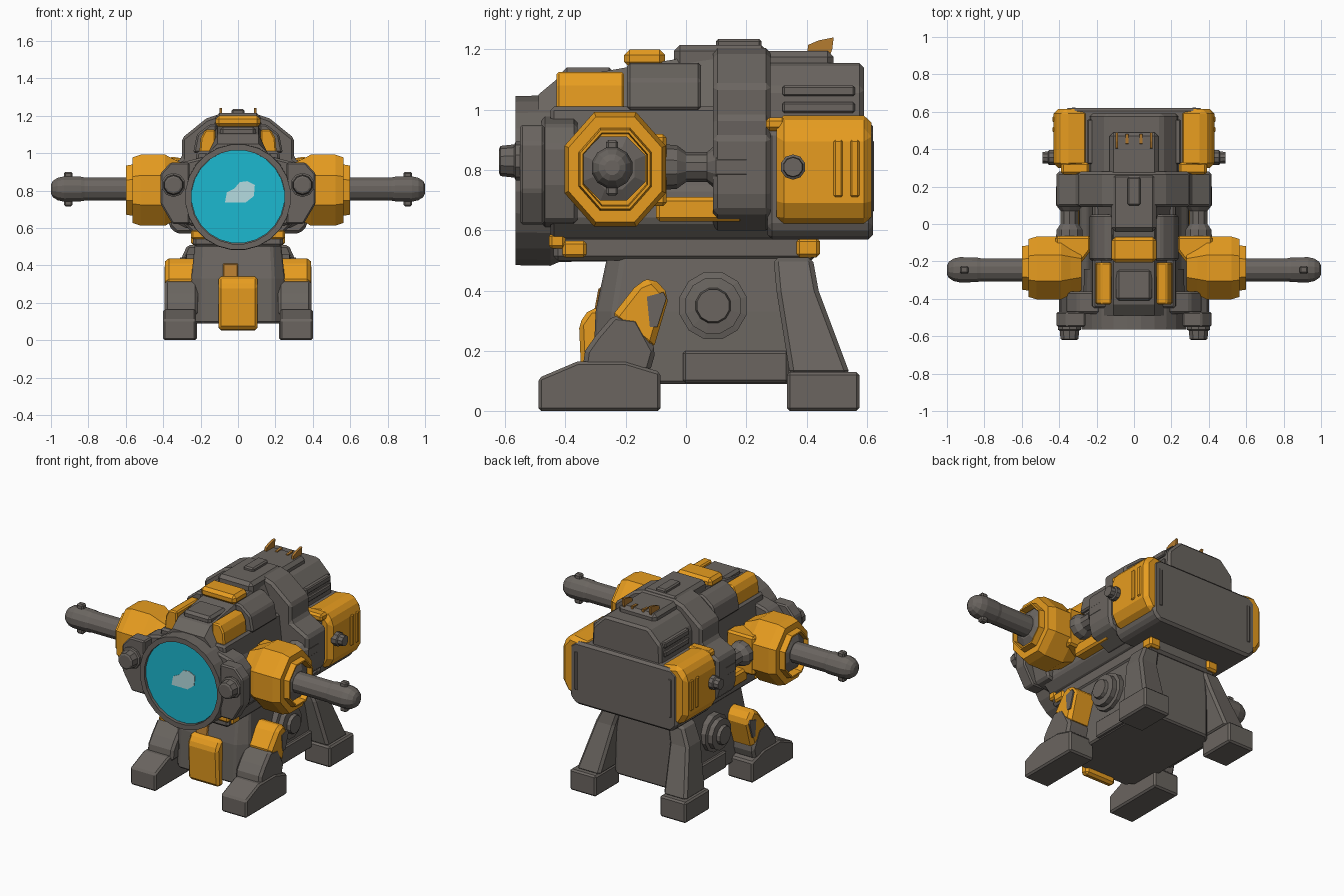
import bpy, bmesh, math

def material(name, rgb):
    m = bpy.data.materials.new(name)
    m.diffuse_color = (*rgb, 1)
    return m

GREY = material("warm grey metal", (0.145, 0.13, 0.117))
ORANGE = material("orange paint", (0.80, 0.335, 0.014))
BROWN = material("worn dark orange", (0.46, 0.20, 0.03))
TEAL = material("teal glass", (0.012, 0.48, 0.63))
PALE = material("pale glint", (0.46, 0.72, 0.75))

def loft(name, axis, rings, mat, bevel=0.0, mirror=False):
    """Skin closed sections [(position, [(a, b), ...]), ...] along an axis and cap both ends."""
    place = {'x': lambda p, a, b: (p, a, b), 'y': lambda p, a, b: (a, p, b),
             'z': lambda p, a, b: (a, b, p)}[axis]
    bm = bmesh.new()
    loops = [[bm.verts.new(place(p, a, b)) for a, b in pts] for p, pts in rings]
    n = len(loops[0])
    for lo, hi in zip(loops, loops[1:]):
        for i in range(n):
            bm.faces.new((lo[i], lo[(i + 1) % n], hi[(i + 1) % n], hi[i]))
    bm.faces.new(loops[0])
    bm.faces.new(loops[-1])
    bmesh.ops.recalc_face_normals(bm, faces=bm.faces)
    me = bpy.data.meshes.new(name)
    bm.to_mesh(me)
    bm.free()
    me.materials.append(mat)
    ob = bpy.data.objects.new(name, me)
    bpy.context.collection.objects.link(ob)
    if bevel:
        b = ob.modifiers.new("bevel", 'BEVEL')
        b.width, b.segments, b.limit_method = bevel, 1, 'ANGLE'
    if mirror:
        ob.modifiers.new("mirror", 'MIRROR')
    return ob

def prism(name, axis, pts, p0, p1, mat, bevel=0.012, mirror=False):
    return loft(name, axis, [(p0, pts), (p1, pts)], mat, bevel, mirror)

def box(name, x, y, z, mat, bevel=0.012, mirror=False):
    pts = [(x[0], y[0]), (x[1], y[0]), (x[1], y[1]), (x[0], y[1])]
    return prism(name, 'z', pts, z[0], z[1], mat, bevel, mirror)

def ngon(a, b, ra, rb, n):
    return [(a + ra * math.cos(math.tau * (i + .5) / n), b + rb * math.sin(math.tau * (i + .5) / n))
            for i in range(n)]

def lathe(name, axis, a, b, steps, mat, n=12, mirror=False, bevel=0.0):
    return loft(name, axis, [(p, ngon(a, b, r, r, n)) for p, r in steps], mat, bevel, mirror)

def sym(half):
    """Complete a right-hand half profile to a left-right symmetric section."""
    return half + [(-x, z) for x, z in reversed(half)]

# --- pedestal ---
def octo(hx, y0, y1, c):
    return [(-hx + c, y0), (hx - c, y0), (hx, y0 + c), (hx, y1 - c),
            (hx - c, y1), (-hx + c, y1), (-hx, y1 - c), (-hx, y0 + c)]

loft("pedestal", 'z', [(0.09, octo(0.26, -0.31, 0.41, 0.07)), (0.33, octo(0.25, -0.30, 0.41, 0.06)),
                       (0.52, octo(0.23, -0.26, 0.41, 0.05))], GREY, 0.01)
box("pedestal_side_panel", (0.22, 0.275), (-0.01, 0.34), (0.095, 0.2), GREY, 0.008, True)
lathe("pedestal_hub", 'x', 0.09, 0.35, [(0.2, 0.115), (0.275, 0.115), (0.28, 0.095), (0.31, 0.095),
                                       (0.315, 0.06), (0.335, 0.055)], GREY, 12, True)
prism("front_shield", 'x', [(-0.29, 0.05), (-0.345, 0.06), (-0.355, 0.29), (-0.32, 0.34), (-0.26, 0.34)],
      -0.105, 0.105, ORANGE, 0.015)
prism("shield_tab", 'x', [(-0.27, 0.33), (-0.305, 0.33), (-0.29, 0.41), (-0.25, 0.41)], -0.08, 0.0, BROWN, 0.005)

# --- legs ---
prism("front_foot", 'x', [(-0.49, 0), (-0.49, 0.11), (-0.36, 0.165), (-0.2, 0.165), (-0.085, 0.13),
                          (-0.085, 0)], 0.225, 0.40, GREY, 0.01, True)
prism("front_shin", 'x', [(-0.345, 0.13), (-0.335, 0.2), (-0.3, 0.25), (-0.24, 0.32), (-0.16, 0.31),
                          (-0.1, 0.2), (-0.12, 0.13)], 0.215, 0.392, GREY, 0.015, True)
prism("front_knee", 'x', [(-0.25, 0.31), (-0.16, 0.425), (-0.11, 0.445), (-0.055, 0.385), (-0.11, 0.2),
                          (-0.16, 0.24)], 0.205, 0.39, ORANGE, 0.02, True)
prism("knee_worn_patch", 'x', [(-0.12, 0.28), (-0.13, 0.38), (-0.075, 0.395), (-0.065, 0.375), (-0.095, 0.28)],
      0.385, 0.394, GREY, 0, True)
box("rear_foot", (0.22, 0.40), (0.335, 0.575), (0, 0.13), GREY, 0.01, True)
loft("rear_leg", 'z', [(0.12, [(0.22, 0.345), (0.38, 0.345), (0.38, 0.545), (0.22, 0.545)]),
                       (0.40, [(0.19, 0.30), (0.32, 0.30), (0.32, 0.44), (0.19, 0.44)]),
                       (0.51, [(0.16, 0.29), (0.27, 0.29), (0.27, 0.42), (0.16, 0.42)])], GREY, 0.015, True)

# --- turntable platform ---
box("platform", (-0.24, 0.24), (-0.44, 0.43), (0.50, 0.585), GREY, 0.015)
box("platform_front_clamp", (0.17, 0.25), (-0.455, -0.40), (0.54, 0.59), ORANGE, 0.01, True)
box("platform_lower_clamp", (0.17, 0.25), (-0.41, -0.33), (0.51, 0.565), ORANGE, 0.01, True)
box("platform_rear_clamp", (0.17, 0.25), (0.365, 0.445), (0.51, 0.575), ORANGE, 0.012, True)

# --- main body ---
prism("body_core", 'y', sym([(0.24, 0.57), (0.30, 0.63), (0.29, 0.74), (0.245, 0.79), (0.22, 1.01)]),
      -0.45, 0.55, GREY)
prism("body_collar", 'y', sym([(0.28, 0.60), (0.40, 0.66), (0.415, 0.72), (0.415, 0.91), (0.30, 0.97),
                               (0.30, 1.08), (0.17, 1.185), (0.11, 1.205)]), 0.09, 0.28, GREY, 0.015)
prism("rear_block", 'y', sym([(0.33, 0.57), (0.37, 0.61), (0.37, 0.93), (0.33, 0.96)]), 0.27, 0.62, GREY, 0.015)
prism("rear_top_block", 'y', sym([(0.24, 0.93), (0.235, 1.07), (0.15, 1.155)]), 0.26, 0.59, GREY, 0.015)
box("rear_ridge", (-0.13, 0.13), (0.25, 0.49), (1.1, 1.195), GREY, 0.02)
box("rear_face_rib", (0.31, 0.335), (0.6, 0.623), (0.66, 0.9), GREY, 0.005, True)
for i, z in enumerate((0.99, 1.045)):
    box(f"rear_louver_{i}", (0.2, 0.25), (0.32, 0.56), (z, z + 0.035), GREY, 0.006, True)
loft("front_hood", 'y', [(y, sym([(0.22, 0.9), (w, 1.0), (0.11, t)])) for y, w, t in
                         ((-0.49, 0.16, 1.05), (-0.43, 0.16, 1.10), (-0.2, 0.18, 1.14), (0.1, 0.2, 1.19))], GREY)
box("hood_brow", (-0.095, 0.095), (-0.41, -0.24), (1.09, 1.14), GREY, 0.015)
prism("hood_orange_panel", 'y', [(0.12, 1.0), (0.207, 1.0), (0.2, 1.08), (0.175, 1.125), (0.12, 1.125)],
      -0.43, -0.205, ORANGE, 0.008, True)
prism("hood_grey_panel", 'y', [(0.13, 1.0), (0.24, 1.0), (0.22, 1.1), (0.15, 1.155), (0.11, 1.155)],
      -0.195, 0.05, GREY, 0.01, True)
box("hood_orange_cap", (-0.12, 0.12), (-0.205, -0.07), (1.14, 1.2), ORANGE, 0.018)
box("spine", (-0.12, 0.12), (-0.04, 0.27), (1.12, 1.215), GREY, 0.02)
box("spine_rail", (-0.035, 0.035), (0.1, 0.25), (1.2, 1.235), GREY, 0.008)
prism("tail_fin", 'x', [(0.40, 1.16), (0.405, 1.215), (0.44, 1.23), (0.49, 1.24), (0.485, 1.2), (0.47, 1.16)],
      0.085, 0.1, BROWN, 0, True)
prism("inner_fin", 'x', [(0.42, 1.16), (0.43, 1.2), (0.48, 1.205), (0.475, 1.16)], 0.03, 0.045, BROWN, 0, True)
box("fin_base", (-0.08, 0.08), (0.43, 0.47), (1.15, 1.195), GREY, 0.006)

# --- front lens ---
lathe("lens_housing", 'y', 0, 0.765, [(-0.24, 0.27), (-0.42, 0.272), (-0.45, 0.285), (-0.565, 0.283),
                                     (-0.565, 0.252), (-0.535, 0.252)], GREY, 24)
lathe("lens", 'y', 0, 0.767, [(-0.53, 0.25), (-0.55, 0.25)], TEAL, 24)
prism("lens_glint", 'y', [(-0.07, 0.735), (0.04, 0.735), (0.085, 0.77), (0.09, 0.83), (0.05, 0.85),
                          (0.01, 0.845), (-0.02, 0.81), (-0.06, 0.79)], -0.547, -0.554, PALE, 0)
prism("front_lug_plate", 'y', [(0.26, 0.62), (0.35, 0.62), (0.415, 0.73), (0.415, 0.89), (0.36, 0.95),
                               (0.26, 0.95)], -0.55, -0.47, GREY, 0.008, True)
prism("front_shoulder", 'y', [(0.18, 0.6), (0.33, 0.63), (0.36, 0.75), (0.36, 0.88), (0.3, 0.95), (0.18, 0.98)],
      -0.48, -0.36, GREY, 0.012, True)
lathe("front_knob", 'y', 0.345, 0.83, [(-0.53, 0.065), (-0.565, 0.065), (-0.57, 0.055), (-0.615, 0.05),
                                      (-0.62, 0.04)], GREY, 10, True)

# --- side gun mounts and barrels ---
k = 1 / math.cos(math.pi / 8)
loft("gun_mount", 'x', [(x, ngon(-0.235, 0.802, 0.168 * s * k, 0.19 * s * k, 8)) for x, s in
                        ((0.28, 0.72), (0.34, 0.86), (0.39, 1), (0.52, 1), (0.565, 0.92), (0.565, 0.72),
                         (0.6, 0.69), (0.6, 0.64), (0.55, 0.62))], ORANGE, 0, True)
prism("mount_shoulder", 'z', [(0.23, -0.065), (0.23, -0.14), (0.33, -0.27), (0.42, -0.27), (0.42, -0.065)],
      0.68, 0.92, ORANGE, 0.012, True)
lathe("barrel_socket", 'x', -0.24, 0.805, [(0.53, 0.115), (0.57, 0.115), (0.59, 0.075)], GREY, 8, True)
lathe("barrel", 'x', -0.245, 0.808, [(0.5, 0.064), (0.82, 0.064), (0.84, 0.068), (0.93, 0.07), (0.965, 0.062),
                                    (0.99, 0.045), (1.0, 0.025)], GREY, 12, True)
box("barrel_sight", (0.885, 0.93), (-0.265, -0.225), (0.715, 0.9), GREY, 0.008, True)

# --- links and rear side pods ---
lathe("side_link", 'y', 0.345, 0.81, [(-0.1, 0.078), (-0.03, 0.072), (0.0, 0.05), (0.07, 0.05), (0.1, 0.075),
                                     (0.2, 0.075)], GREY, 10, True)
box("side_orange_strip", (0.26, 0.36), (-0.1, 0.19), (0.63, 0.71), ORANGE, 0.012, True)
prism("rear_pod", 'y', [(0.24, 0.9), (0.24, 0.962), (0.375, 0.985), (0.43, 0.92), (0.43, 0.69), (0.39, 0.62),
                        (0.34, 0.62)], 0.30, 0.615, ORANGE, 0.025, True)
box("pod_front_lip", (0.24, 0.39), (0.265, 0.33), (0.93, 0.975), ORANGE, 0.012, True)
for i, y in enumerate((0.49, 0.545)):
    box(f"pod_rib_{i}", (0.41, 0.437), (y, y + 0.03), (0.71, 0.9), ORANGE, 0.006, True)
lathe("pod_knob", 'x', 0.355, 0.81, [(0.4, 0.042), (0.455, 0.042), (0.46, 0.034), (0.49, 0.032)], GREY, 10, True)
